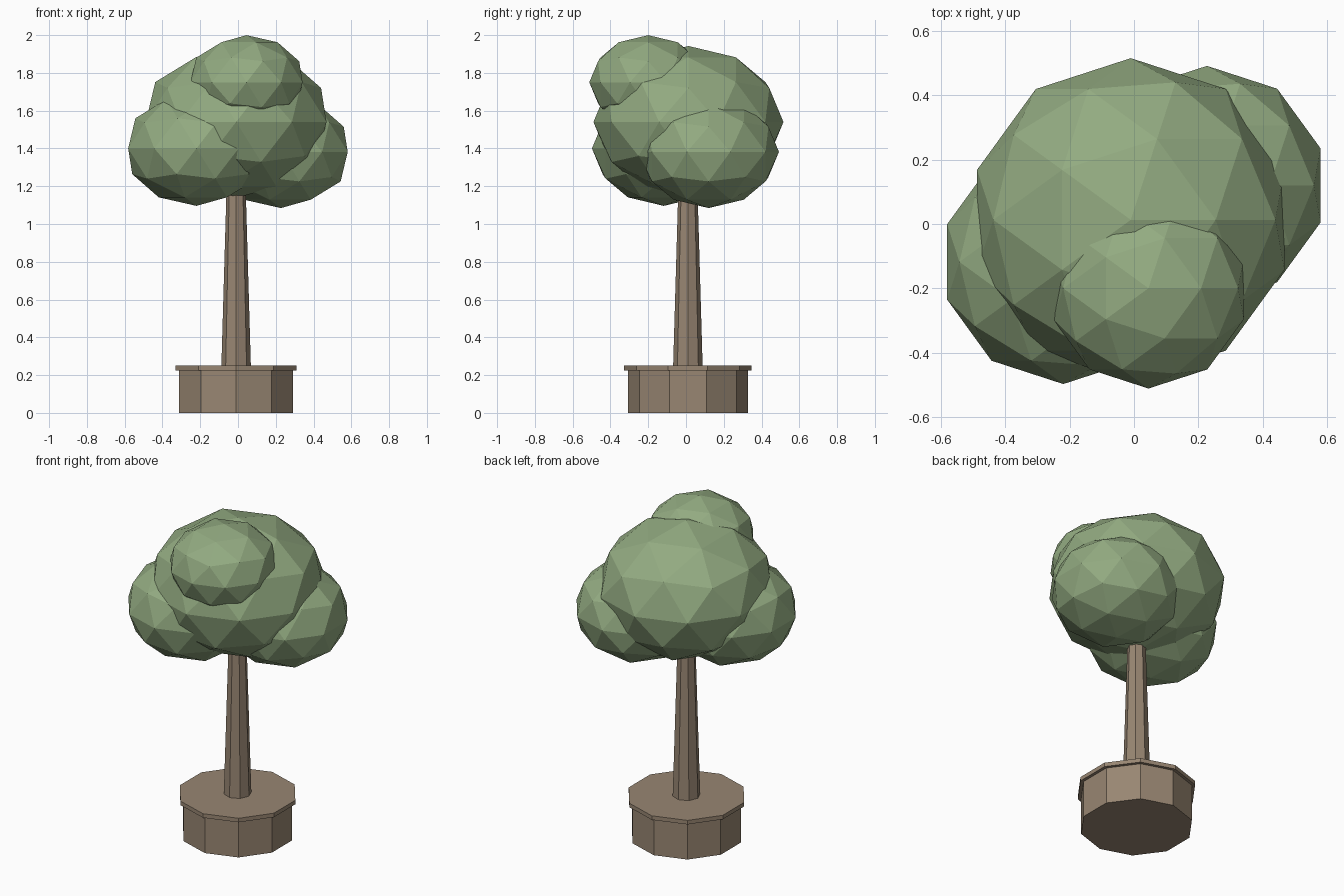
import bpy
from math import radians

# Remove the default cube
cube = bpy.data.objects.get("Cube")
if cube:
    bpy.data.objects.remove(cube, do_unlink=True)


def make_material(name, rgb):
    mat = bpy.data.materials.new(name)
    mat.use_nodes = True
    mat.diffuse_color = (*rgb, 1)
    bsdf = mat.node_tree.nodes["Principled BSDF"]
    bsdf.inputs["Base Color"].default_value = (*rgb, 1)
    bsdf.inputs["Roughness"].default_value = 0.9
    return mat


leaf_green = make_material("leaf green", (0.29, 0.405, 0.22))
bark_brown = make_material("bark brown", (0.315, 0.24, 0.17))

AXIS = (-0.01, 0.01)  # centre line of trunk and planter


def finish(name, mat):
    obj = bpy.context.object
    obj.name = obj.data.name = name
    obj.data.materials.append(mat)
    bpy.ops.object.shade_flat()
    return obj


def column(name, sides, r_low, r_high, z_low, z_high):
    """Flat-sided upright column with one corner facing the front."""
    bpy.ops.mesh.primitive_cone_add(
        vertices=sides, radius1=r_low, radius2=r_high, depth=z_high - z_low,
        location=(*AXIS, (z_low + z_high) / 2))
    return finish(name, bark_brown)


def foliage(name, centre, radius):
    """Faceted leaf clump, slightly squashed in height."""
    bpy.ops.mesh.primitive_ico_sphere_add(
        subdivisions=2, radius=radius, location=centre)
    bpy.context.object.scale.z = 0.8
    bpy.ops.object.transform_apply(location=False, rotation=False, scale=True)
    return finish(name, leaf_green)


# Planter and trunk
column("planter_body", 10, 0.318, 0.318, 0, 0.225)
column("planter_rim", 10, 0.337, 0.337, 0.225, 0.25)
column("trunk", 8, 0.078, 0.046, 0.25, 1.35)

# Crown
foliage("main_foliage", (-0.01, 0.013, 1.54), 0.503)
foliage("front_right_foliage", (-0.22, -0.118, 1.40), 0.38)
foliage("back_left_foliage", (0.227, 0.12, 1.382), 0.372)
foliage("top_foliage", (0.045, -0.2, 1.75), 0.312)
